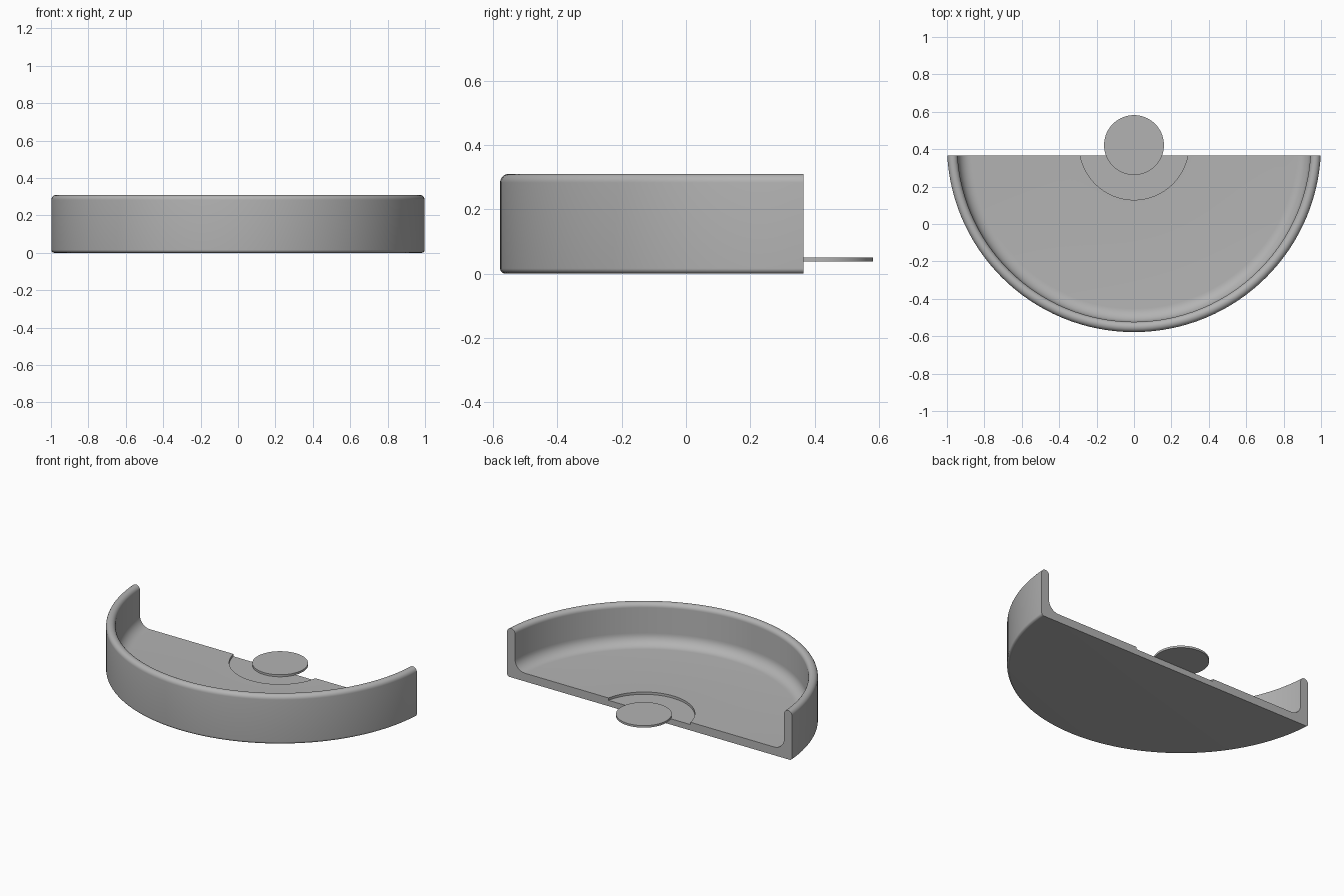
import bpy, bmesh
from math import radians, cos, sin, pi
from mathutils import Vector

old = bpy.data.objects.get("Cube")
if old:
    bpy.data.objects.remove(old, do_unlink=True)

AXIS_Y = 0.422      # centre of the round dish
CUT_Y = 0.365       # plane that slices the dish
FLOOR, RECESS, TOP = 0.052, 0.037, 0.31
OUTER, INNER = 1.0, 0.945

grey = bpy.data.materials.new("plain grey")
grey.use_nodes = True
colour = (0.45, 0.45, 0.45, 1)
grey.diffuse_color = colour
grey.node_tree.nodes["Principled BSDF"].inputs["Base Color"].default_value = colour


def arc(cx, cz, r, start, end, steps=8):
    """Points of a rounded corner in the profile plane."""
    angles = [radians(start + (end - start) * i / steps) for i in range(steps + 1)]
    return [(cx + r * cos(a), cz + r * sin(a)) for a in angles]


def lathe(name, profile, cut_y=None):
    """Revolve a profile about the dish axis and optionally slice it flat."""
    bm = bmesh.new()
    verts = [bm.verts.new((x, 0, z)) for x, z in profile]
    edges = [bm.edges.new(pair) for pair in zip(verts, verts[1:])]
    bmesh.ops.spin(bm, geom=verts + edges, cent=(0, 0, 0), axis=(0, 0, 1),
                   angle=2 * pi, steps=128)
    bmesh.ops.remove_doubles(bm, verts=bm.verts, dist=0.0001)
    bmesh.ops.translate(bm, verts=bm.verts, vec=(0, AXIS_Y, 0))
    if cut_y is not None:
        cut = bmesh.ops.bisect_plane(bm, geom=bm.verts[:] + bm.edges[:] + bm.faces[:],
                                     plane_co=(0, cut_y, 0), plane_no=(0, 1, 0),
                                     clear_outer=True)
        rim = [e for e in cut["geom_cut"] if isinstance(e, bmesh.types.BMEdge)]
        bmesh.ops.triangle_fill(bm, edges=rim, use_beauty=True, normal=Vector((0, 1, 0)))
    bmesh.ops.recalc_face_normals(bm, faces=bm.faces)
    mesh = bpy.data.meshes.new(name)
    bm.to_mesh(mesh)
    bm.free()
    mesh.materials.append(grey)
    obj = bpy.data.objects.new(name, mesh)
    bpy.context.collection.objects.link(obj)
    bpy.ops.object.select_all(action='DESELECT')
    obj.select_set(True)
    bpy.context.view_layer.objects.active = obj
    bpy.ops.object.shade_smooth_by_angle(angle=radians(30))


# Half dish: base, rounded wall and rim, inner fillet, round recess
base_r, rim_r, fillet_r = 0.016, 0.0275, 0.07
dish = [(0, 0)]
dish += arc(OUTER - base_r, base_r, base_r, -90, 0)
dish += arc(OUTER - rim_r, TOP - rim_r, rim_r, 0, 180, 16)
dish += arc(INNER - fillet_r, FLOOR + fillet_r, fillet_r, 0, -90)
dish += [(0.293, FLOOR), (0.293, RECESS), (0, RECESS)]
lathe("half_dish", dish, CUT_Y)

# Thin round disc resting in the recess and overhanging the cut
lathe("centre_disc", [(0, RECESS), (0.16, RECESS), (0.16, 0.05), (0, 0.05)])
